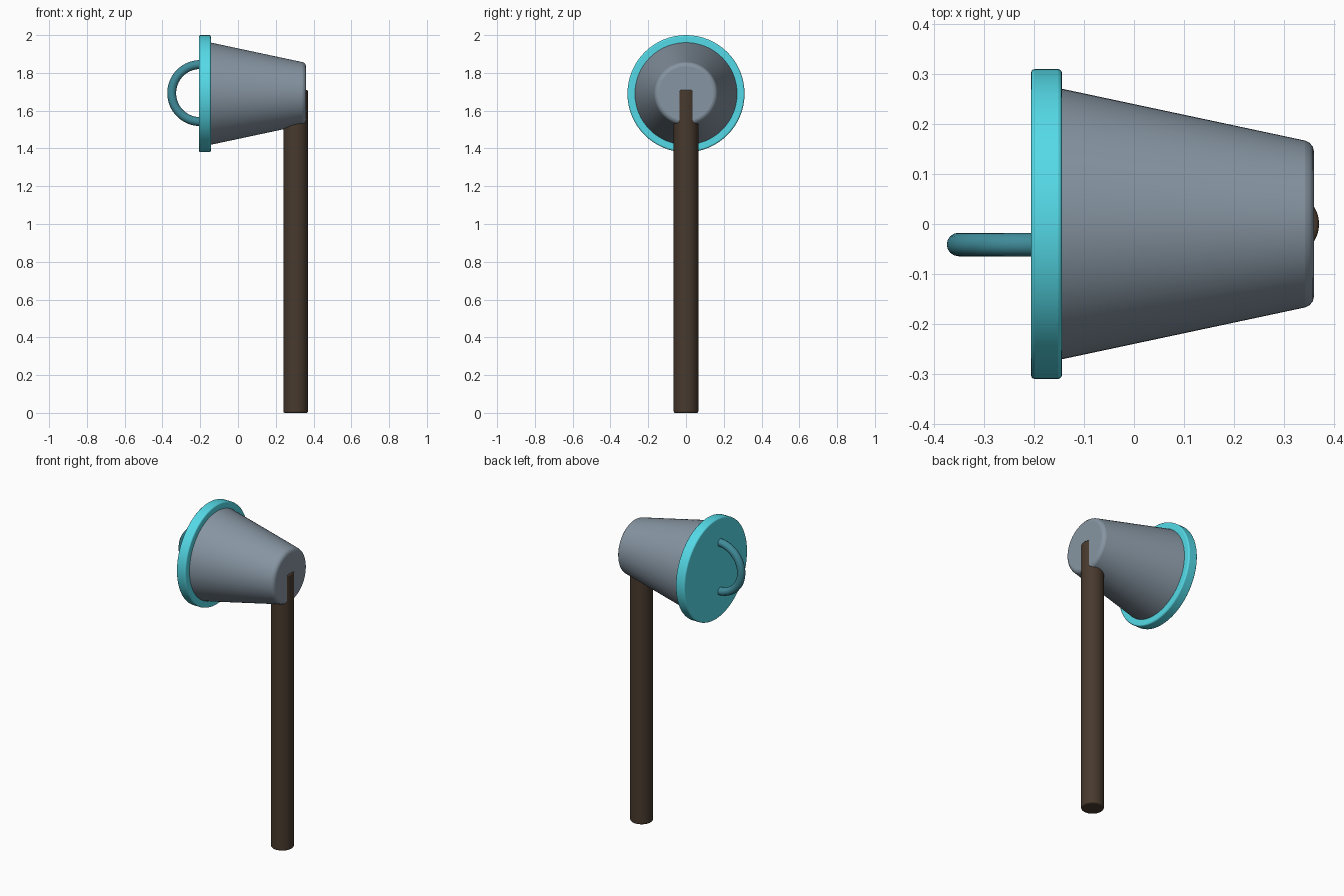
import bpy, math
from math import cos, sin, pi, radians

if "Cube" in bpy.data.objects:
    bpy.data.objects.remove(bpy.data.objects["Cube"])

AXIS_Z = 1.69


def material(name, rgb):
    m = bpy.data.materials.new(name)
    m.diffuse_color = (*rgb, 1)
    m.use_nodes = True
    m.node_tree.nodes["Principled BSDF"].inputs["Base Color"].default_value = m.diffuse_color
    return m


def tapered(name, r1, r2, depth, loc, rot, mat, bevel):
    """Smooth cylinder or cone with softened edges."""
    bpy.ops.mesh.primitive_cone_add(vertices=64, radius1=r1, radius2=r2,
                                    depth=depth, location=loc, rotation=rot)
    ob = bpy.context.object
    ob.name = name
    ob.data.materials.append(mat)
    b = ob.modifiers.new("soft_edges", 'BEVEL')
    b.width, b.segments, b.limit_method = bevel, 3, 'ANGLE'
    b.angle_limit = radians(40)
    bpy.ops.object.shade_smooth_by_angle(angle=radians(35))
    return ob


grey = material("slate", (0.24, 0.30, 0.36))
cyan = material("cyan", (0.09, 0.70, 0.80))
teal = material("teal", (0.05, 0.26, 0.32))
brown = material("brown", (0.065, 0.042, 0.027))
along_x = (0, pi / 2, 0)

# Upright post, running up into the narrow end of the head
tapered("post", 0.065, 0.065, 1.71, (0.305, 0, 0.855), (0, 0, 0), brown, 0.008)

# Tapered head lying on its side
tapered("head", 0.276, 0.163, 0.53, (0.095, 0, AXIS_Z), along_x, grey, 0.018)

# Wide closed rim disc
tapered("rim", 0.31, 0.31, 0.062, (-0.175, 0, AXIS_Z), along_x, cyan, 0.008)

# Half-ring handle on the rim face, slightly off centre
curve = bpy.data.curves.new("handle", 'CURVE')
curve.dimensions = '3D'
curve.bevel_depth, curve.bevel_resolution = 0.0235, 6
curve.use_fill_caps = True
spline = curve.splines.new('POLY')
n = 40
spline.points.add(n)
for i, p in enumerate(spline.points):
    a = pi / 2 + pi * i / n
    p.co = (-0.2 + 0.151 * cos(a), -0.041, AXIS_Z + 0.003 + 0.151 * sin(a), 1)
spline.use_smooth = True
handle = bpy.data.objects.new("handle", curve)
bpy.context.collection.objects.link(handle)
curve.materials.append(teal)
